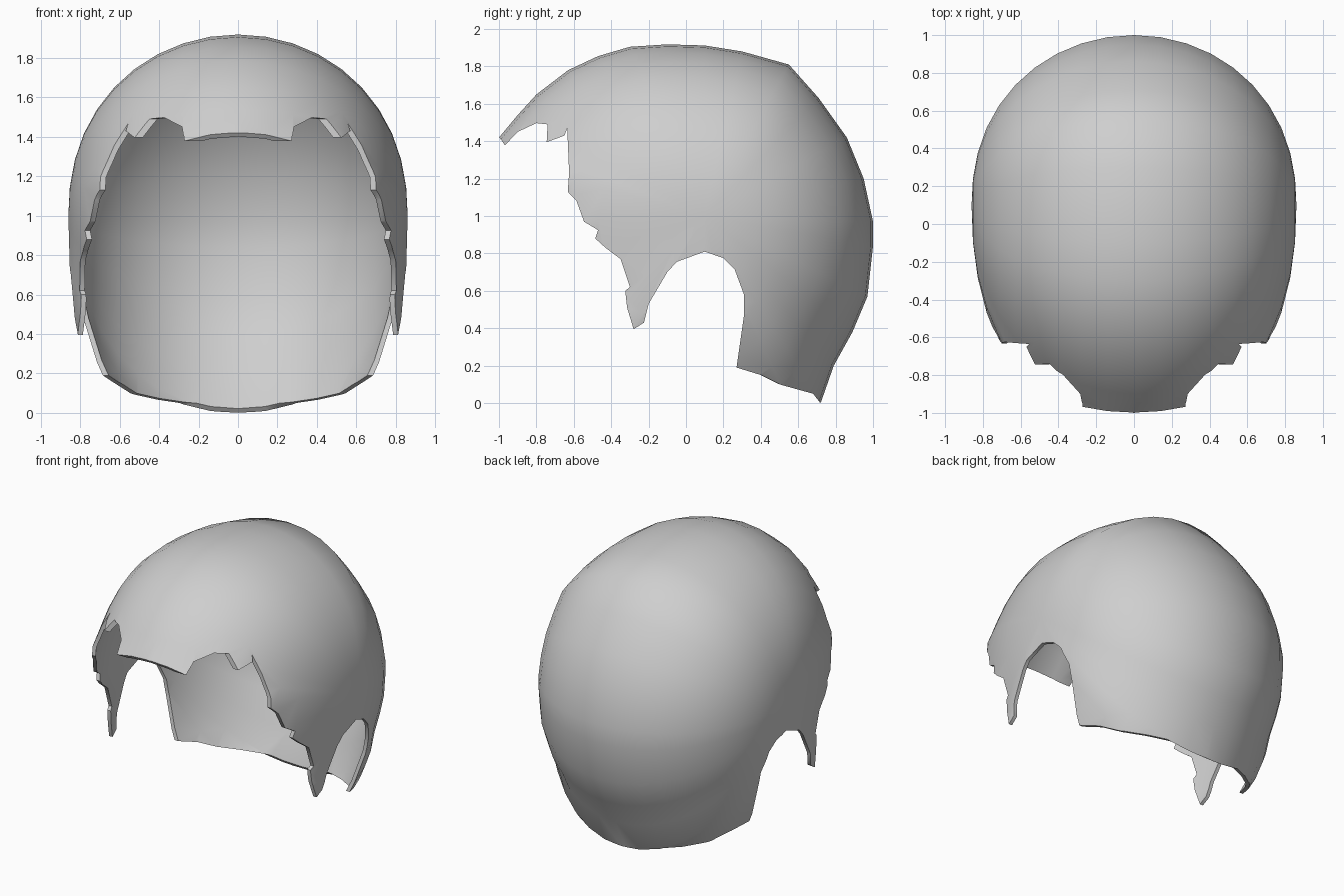
import bpy, bmesh, math

if "Cube" in bpy.data.objects:
    bpy.data.objects.remove(bpy.data.objects["Cube"])

WIDTH = 0.86            # half width of the shell
CY, CZ = 0.10, 1.00     # side pole
POWER = 2.2             # roundness of the sides
RINGS = 10

# Centre-line profile (y, z): brow, crown, nape, then closed underneath
PROFILE = [(-1.0, 1.42), (-0.9, 1.54), (-0.8, 1.65), (-0.63, 1.78), (-0.47, 1.855),
           (-0.3, 1.905), (-0.1, 1.918), (0.1, 1.912), (0.3, 1.88), (0.55, 1.81),
           (0.71, 1.63), (0.86, 1.42), (0.95, 1.2), (1.0, 0.97), (1.0, 0.84),
           (0.97, 0.57), (0.89, 0.38), (0.79, 0.2), (0.72, 0.0), (0.61, -0.14),
           (0.37, -0.29), (-0.3, -0.6), (-0.97, -0.69), (-0.93, -0.03), (-1.09, 0.62),
           (-1.15, 0.94), (-1.09, 1.32)]

# Hairline (y, z): fringe, temple, sideburn, ear notch, nape
HEM = [(-0.997, 1.42), (-0.968, 1.378), (-0.9, 1.45), (-0.8, 1.497), (-0.74, 1.49),
       (-0.745, 1.395), (-0.65, 1.43), (-0.635, 1.47), (-0.625, 1.23), (-0.632, 1.13),
       (-0.585, 1.08), (-0.545, 0.97), (-0.47, 0.925), (-0.485, 0.88), (-0.43, 0.83),
       (-0.35, 0.77), (-0.3, 0.62), (-0.325, 0.6), (-0.315, 0.51), (-0.28, 0.395),
       (-0.225, 0.43), (-0.2, 0.53), (-0.1, 0.7), (-0.05, 0.755), (0.1, 0.81),
       (0.2, 0.775), (0.26, 0.715), (0.31, 0.58), (0.31, 0.47), (0.27, 0.19),
       (0.4, 0.15), (0.5, 0.1), (0.68, 0.05), (0.715, 0.004)]
OUTSIDE = [(0.9, -0.06), (0.9, -1.4), (-1.7, -1.4), (-1.7, 1.425)]


def make_object(name, bm):
    bmesh.ops.recalc_face_normals(bm, faces=bm.faces[:])
    mesh = bpy.data.meshes.new(name)
    bm.to_mesh(mesh)
    bm.free()
    obj = bpy.data.objects.new(name, mesh)
    bpy.context.collection.objects.link(obj)
    return obj


# Closed rounded form: rings shrink from the centre line to a pole on each side
bm = bmesh.new()
n = len(PROFILE)
rim = [bm.verts.new((0, y, z)) for y, z in PROFILE]
for side in (-1, 1):
    previous = rim
    for k in range(RINGS - 1, 0, -1):
        t = math.sin(math.pi / 2 * k / RINGS)
        x = side * WIDTH * math.sqrt(1 - t ** POWER)
        ring = [bm.verts.new((x, CY + t * (y - CY), CZ + t * (z - CZ))) for y, z in PROFILE]
        for i in range(n):
            j = (i + 1) % n
            bm.faces.new((previous[i], previous[j], ring[j], ring[i]))
        previous = ring
    pole = bm.verts.new((side * WIDTH, CY, CZ))
    for i in range(n):
        bm.faces.new((previous[i], previous[(i + 1) % n], pole))
hair = make_object("hair_shell", bm)

# Face, ear and neck opening cutter
bm = bmesh.new()
face = bm.faces.new([bm.verts.new((-1.5, y, z)) for y, z in HEM + OUTSIDE])
result = bmesh.ops.extrude_face_region(bm, geom=[face])
moved = [g for g in result["geom"] if isinstance(g, bmesh.types.BMVert)]
bmesh.ops.translate(bm, verts=moved, vec=(3, 0, 0))
cutter = make_object("hairline_cutter", bm)
cutter.hide_render = True

# Thin wall, then trim along the hairline
wall = hair.modifiers.new("wall", 'SOLIDIFY')
wall.thickness = 0.025
wall.offset = -1
trim = hair.modifiers.new("trim", 'BOOLEAN')
trim.operation = 'DIFFERENCE'
trim.solver = 'EXACT'
trim.object = cutter

bpy.context.view_layer.objects.active = hair
hair.select_set(True)
cutter.select_set(False)
for modifier in ("wall", "trim"):
    bpy.ops.object.modifier_apply(modifier=modifier)
bpy.data.objects.remove(cutter)

# Plain grey hair
grey = bpy.data.materials.new("light_grey")
grey.diffuse_color = (0.62, 0.62, 0.62, 1)
grey.use_nodes = True
grey.node_tree.nodes["Principled BSDF"].inputs["Base Color"].default_value = grey.diffuse_color
hair.data.materials.clear()
hair.data.materials.append(grey)
bpy.ops.object.shade_smooth_by_angle(angle=math.radians(45))
